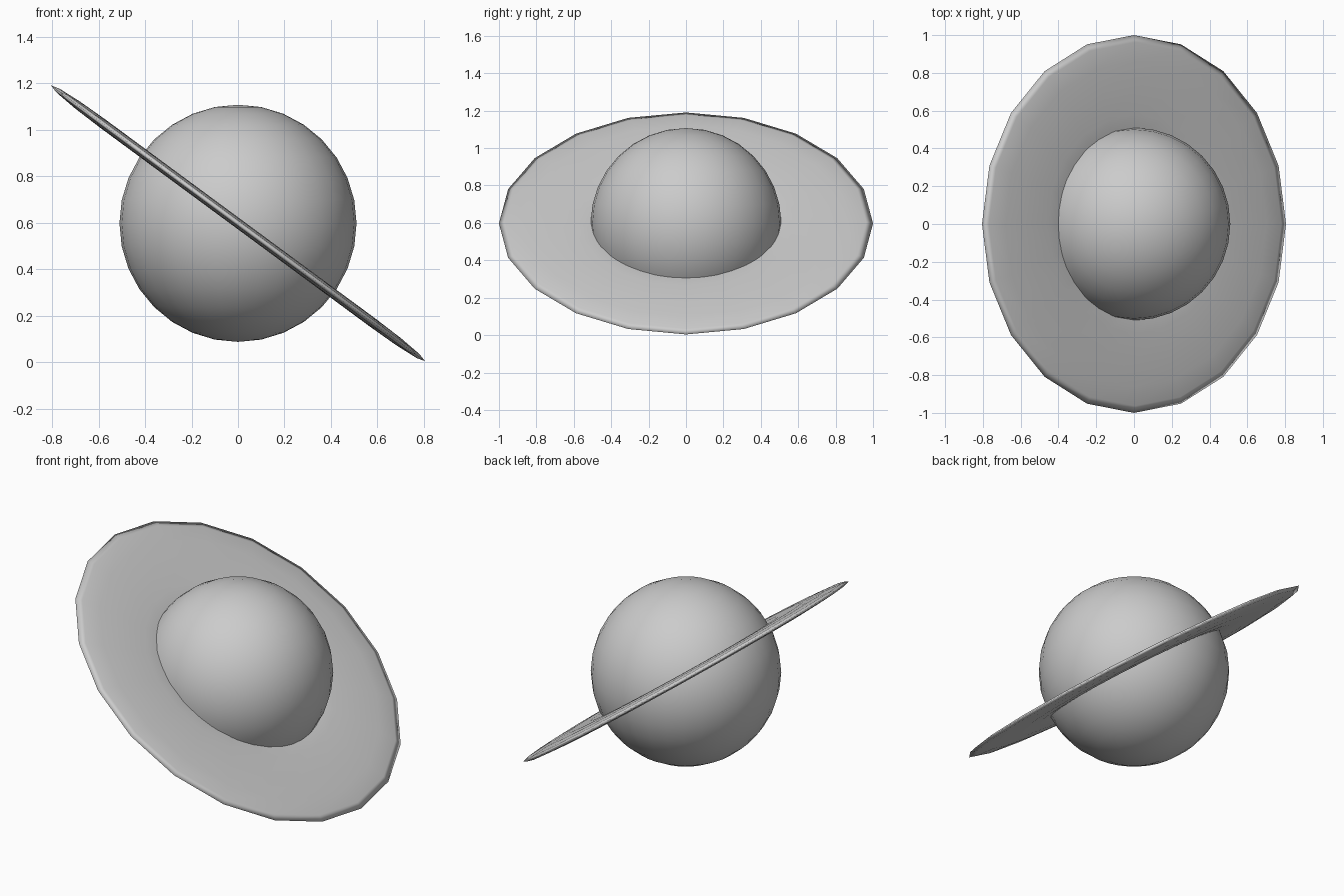
import bpy, math

if "Cube" in bpy.data.objects:
    bpy.data.objects.remove(bpy.data.objects["Cube"])

TILT = math.radians(36.4)
CENTRE = (0, 0, 0.597)

# planet ball
bpy.ops.mesh.primitive_uv_sphere_add(segments=32, ring_count=16, radius=0.51, location=CENTRE)
planet = bpy.context.object
planet.name = "planet"
bpy.ops.object.shade_smooth()

# wide flat ring: squashed torus, tilted down towards +x
bpy.ops.mesh.primitive_torus_add(major_segments=20, minor_segments=12, major_radius=0.72,
                                 minor_radius=0.28, location=CENTRE, rotation=(0, TILT, 0))
ring = bpy.context.object
ring.name = "ring"
ring.scale = (1, 1, 0.075)
bpy.ops.object.transform_apply(location=False, rotation=False, scale=True)
bpy.ops.object.shade_smooth()
